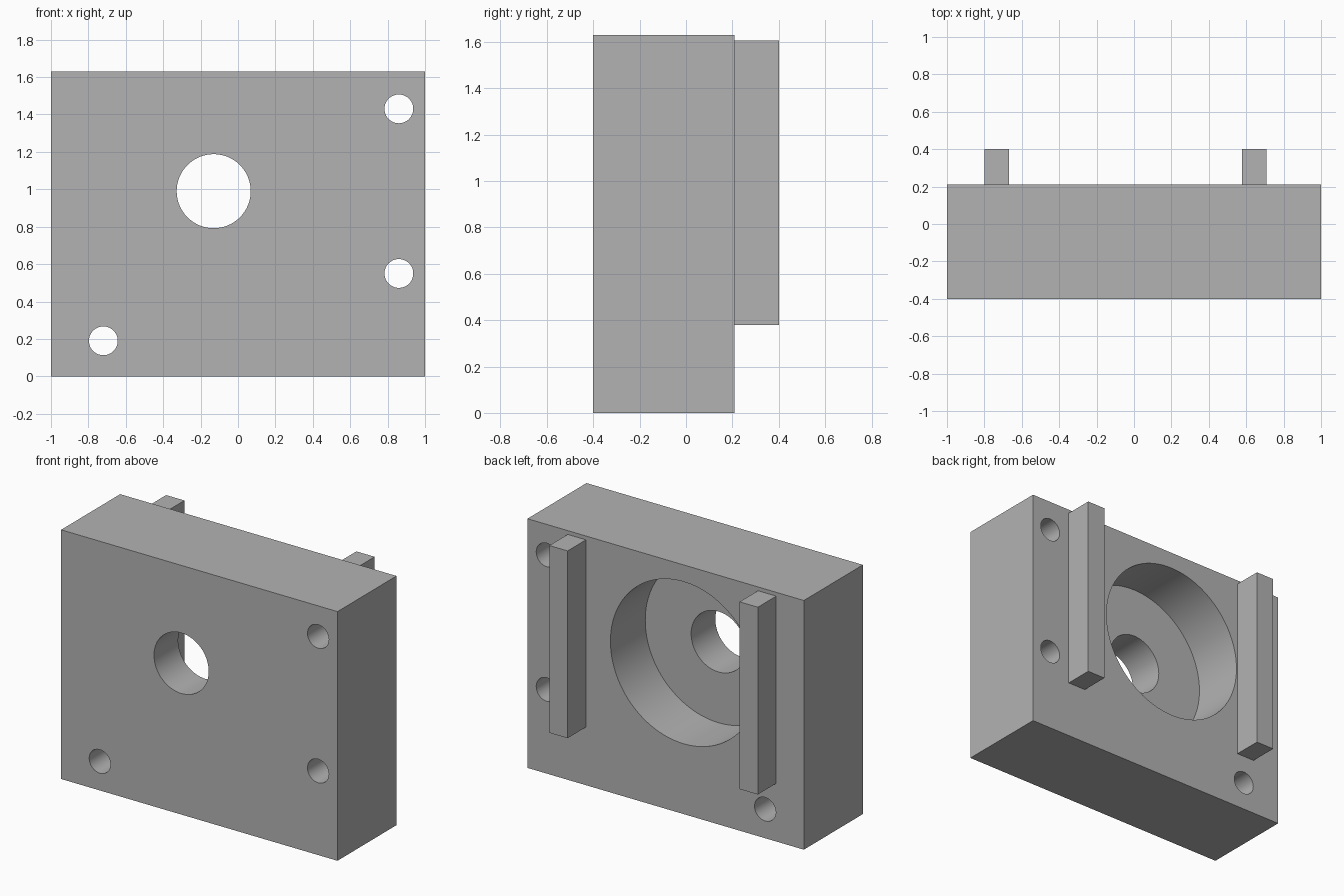
import bpy
import math

if "Cube" in bpy.data.objects:
    bpy.data.objects.remove(bpy.data.objects["Cube"], do_unlink=True)

GREY = (0.45, 0.45, 0.45, 1)
metal = bpy.data.materials.new("plain_grey")
metal.use_nodes = True
metal.diffuse_color = GREY
metal.node_tree.nodes["Principled BSDF"].inputs["Base Color"].default_value = GREY

FRONT, BACK, HEIGHT = -0.40, 0.21, 1.63


def box(name, x, y, z):
    """Box spanning the given (min, max) ranges."""
    spans = (x, y, z)
    bpy.ops.mesh.primitive_cube_add(size=1, location=[sum(s) / 2 for s in spans])
    ob = bpy.context.object
    ob.name = name
    ob.scale = [s[1] - s[0] for s in spans]
    bpy.ops.object.transform_apply(location=False, rotation=False, scale=True)
    ob.data.materials.append(metal)
    return ob


def drill(target, x, z, radius, y0, y1, sides):
    """Cut a round hole along y between y0 and y1."""
    bpy.ops.mesh.primitive_cylinder_add(
        vertices=sides, radius=radius, depth=y1 - y0,
        location=(x, (y0 + y1) / 2, z), rotation=(math.pi / 2, 0, 0))
    cutter = bpy.context.object
    cutter.name = "hole_cutter"
    cutter.hide_render = True
    cutter.data.materials.append(metal)
    mod = target.modifiers.new("hole", "BOOLEAN")
    mod.operation = "DIFFERENCE"
    mod.solver = "EXACT"
    mod.object = cutter
    bpy.ops.object.select_all(action="DESELECT")
    bpy.context.view_layer.objects.active = target
    target.select_set(True)
    bpy.ops.object.modifier_apply(modifier=mod.name)
    bpy.data.objects.remove(cutter, do_unlink=True)


# Main block
block = box("block", (-1, 1), (FRONT, BACK), (0, HEIGHT))

# Deep round recess in the back, with a smaller bore through to the front
drill(block, -0.13, 0.99, 0.53, -0.15, BACK + 0.1, 96)
drill(block, -0.13, 0.99, 0.198, FRONT - 0.1, BACK + 0.1, 64)

# Bolt holes
for x, z in ((0.86, 1.43), (0.86, 0.55), (-0.72, 0.19)):
    drill(block, x, z, 0.077, FRONT - 0.1, BACK + 0.1, 48)

bpy.ops.object.shade_smooth_by_angle(angle=math.radians(30))

# Upright rails on the back
for name, x in (("right_rail", -0.80), ("left_rail", 0.577)):
    box(name, (x, x + 0.132), (BACK, 0.40), (0.38, 1.605))
